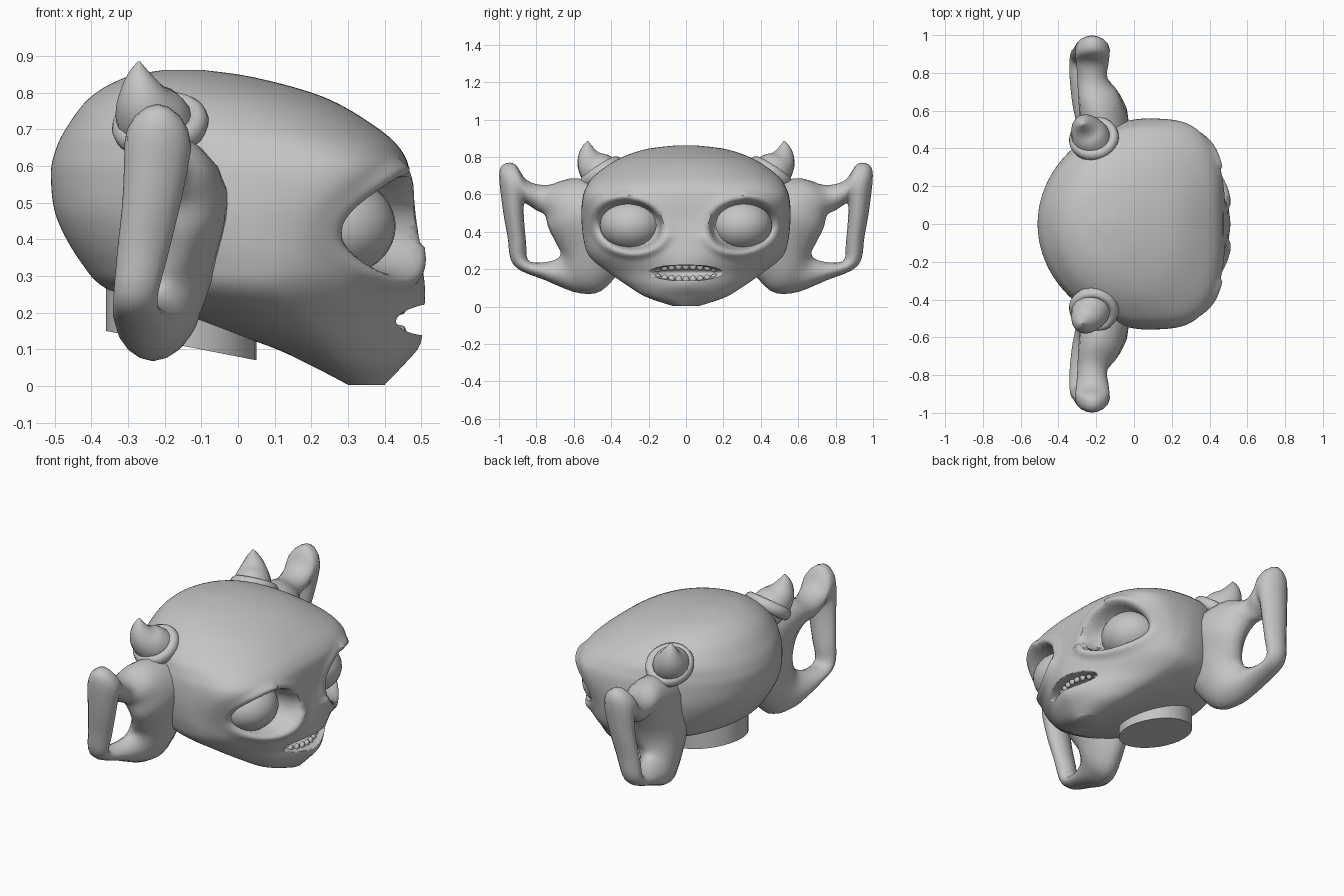
import bpy, bmesh, math
from mathutils import Vector

if "Cube" in bpy.data.objects:
    bpy.data.objects.remove(bpy.data.objects["Cube"])

skin = bpy.data.materials.new("grey_skin")
skin.diffuse_color = (0.56, 0.56, 0.56, 1)
skin.use_nodes = True
skin.node_tree.nodes["Principled BSDF"].inputs["Base Color"].default_value = skin.diffuse_color


def finish(name, bm, angle=50):
    bmesh.ops.recalc_face_normals(bm, faces=bm.faces)
    me = bpy.data.meshes.new(name)
    bm.to_mesh(me)
    bm.free()
    ob = bpy.data.objects.new(name, me)
    bpy.context.collection.objects.link(ob)
    me.materials.append(skin)
    bpy.ops.object.select_all(action='DESELECT')
    ob.select_set(True)
    bpy.context.view_layer.objects.active = ob
    bpy.ops.object.shade_smooth_by_angle(angle=math.radians(angle))
    return ob


def smooth_rows(rows, sub, closed=False):
    """Catmull-Rom interpolation of control rows."""
    n, out = len(rows), []
    pick = lambda i: rows[i % n] if closed else rows[max(0, min(n - 1, i))]
    for i in range(n if closed else n - 1):
        for k in range(sub):
            t = k / sub
            out.append([0.5 * (2 * b + (c - a) * t + (2 * a - 5 * b + 4 * c - d) * t * t
                               + (3 * b - a - 3 * c + d) * t ** 3)
                        for a, b, c, d in zip(pick(i - 1), pick(i), pick(i + 1), pick(i + 2))])
    return out if closed else out + [list(rows[-1])]


def loft(rings, closed=False, caps=True):
    bm = bmesh.new()
    vs = [[bm.verts.new(p) for p in r] for r in rings]
    m = len(vs[0])
    for i in range(len(vs) if closed else len(vs) - 1):
        a, b = vs[i], vs[(i + 1) % len(vs)]
        for j in range(m):
            bm.faces.new((a[j], a[(j + 1) % m], b[(j + 1) % m], b[j]))
    if caps and not closed:
        bm.faces.new(vs[0])
        bm.faces.new(vs[-1])
    return bm


def tube(path, segs):
    """Rings across a path of (x, y, z, radius)."""
    pts = [Vector(p[:3]) for p in path]
    rings = []
    for i, p in enumerate(pts):
        d = (pts[min(i + 1, len(pts) - 1)] - pts[max(i - 1, 0)]).normalized()
        u = d.cross(Vector((1, 0, 0))).normalized()
        w = d.cross(u)
        rings.append([p + path[i][3] * (u * math.cos(a) + w * math.sin(a))
                      for a in (2 * math.pi * k / segs for k in range(segs))])
    return rings


def add_ball(bm, centre, radii, u=32, v=20):
    made = bmesh.ops.create_uvsphere(bm, u_segments=u, v_segments=v, radius=1)
    for vert in made["verts"]:
        vert.co = Vector(centre) + Vector([a * b for a, b in zip(vert.co, radii)])


def ball(name, centre, radii):
    bm = bmesh.new()
    add_ball(bm, centre, radii)
    return finish(name, bm)


# Head levels: z, back x, front x, half width, x of widest point, front squareness
levels = [
    (0.003, 0.30, 0.40, 0.07, 0.34, 1.8), (0.05, 0.21, 0.445, 0.21, 0.30, 1.8),
    (0.11, 0.08, 0.495, 0.31, 0.24, 1.6), (0.18, -0.14, 0.505, 0.41, 0.17, 1.55),
    (0.26, -0.35, 0.51, 0.51, 0.10, 1.75), (0.34, -0.43, 0.50, 0.545, 0.10, 2.1),
    (0.46, -0.495, 0.478, 0.56, 0.10, 2.8), (0.57, -0.51, 0.470, 0.555, 0.10, 3.2),
    (0.635, -0.50, 0.45, 0.535, 0.07, 3.0), (0.70, -0.47, 0.385, 0.49, 0.0, 2.6),
    (0.785, -0.405, 0.24, 0.37, -0.08, 2.2), (0.84, -0.31, 0.05, 0.22, -0.14, 2),
    (0.862, -0.20, -0.10, 0.05, -0.15, 2)]


def face_relief(p):
    """Sink the slanted eye sockets and raise their rims."""
    x, y, z = p
    if x < 0.05:
        return p
    s = 1 if y > 0 else -1
    u, v = abs(y) - 0.30, z - 0.435
    c, q = math.cos(0.16), math.sin(0.16)
    d = math.hypot((u * c + v * q) / 0.16, (v * c - u * q) / 0.122)
    t = max(0, min(1, (1.14 - d) / 0.32))
    sink = 0.12 * t * t * (3 - 2 * t)
    sink += 0.085 * math.exp(-((abs(y) - 0.46) / 0.11) ** 2 - ((z - 0.43) / 0.11) ** 2)
    sink -= 0.022 * math.exp(-((d - 1.28) / 0.17) ** 2) * (0.4 if u < 0 and v > -0.05 else 1)
    fade = min(1, (x - 0.05) / 0.12)
    return (x - 0.95 * sink * fade, y - s * 0.12 * sink * fade, z)


rings = []
SEG = 208
for z, xb, xf, w, xc, n in smooth_rows(levels, 9):
    ring = []
    for k in range(SEG):
        a = 2 * math.pi * k / SEG
        ca, sa = math.cos(a), math.sin(a)
        e = 2 / n if ca > 0 else 1
        dx = (xf - xc) if ca > 0 else (xc - xb)
        # front half steps evenly in width, back half is elliptic
        ring.append(face_relief((xc + math.copysign(abs(ca) ** e, ca) * dx,
                                 math.copysign(abs(sa) ** e, sa) * w, z)))
    rings.append(ring)
head = finish("head", loft(rings))

# Mouth slot
cutter = ball("mouth_cutter", (0.49, 0, 0.18), (0.145, 0.215, 0.042))
cutter.hide_render = True
cutter.hide_viewport = True
cut = head.modifiers.new("mouth", 'BOOLEAN')
cut.object = cutter
cut.operation = 'DIFFERENCE'
cut.solver = 'EXACT'

# Teeth in two rows
bm = bmesh.new()
for k in range(-4, 5):
    y = k * 0.038
    x = 0.445 - 2.0 * y * y
    h = 0.036 * math.sqrt(1 - (y / 0.215) ** 2)
    for side in (-1, 1):
        add_ball(bm, (x, y, 0.18 + side * h), (0.015, 0.019, 0.022), 8, 6)
finish("teeth", bm)

# Neck: stub with a slanted lower face
rings = []
for t in (0, 0.5, 1):
    ring = []
    for k in range(32):
        a = 2 * math.pi * k / 32
        x = -0.155 + 0.205 * math.cos(a)
        low = 0.15 - 0.08 * (x + 0.36) / 0.41
        ring.append((x, 0.20 * math.sin(a), low + t * (0.30 - low)))
    rings.append(ring)
finish("neck", loft(rings))

# Ear loop: outer y, z, inner y, z, centre x, half thickness
ear = [
    (0.30, 0.60, 0.735, 0.42, -0.155, 0.13), (0.58, 0.685, 0.755, 0.49, -0.185, 0.11),
    (0.74, 0.65, 0.80, 0.515, -0.22, 0.08), (0.85, 0.675, 0.845, 0.545, -0.22, 0.085),
    (0.92, 0.765, 0.862, 0.55, -0.22, 0.09), (0.995, 0.735, 0.868, 0.53, -0.22, 0.09),
    (0.985, 0.56, 0.865, 0.45, -0.235, 0.08), (0.955, 0.38, 0.855, 0.34, -0.26, 0.07),
    (0.92, 0.22, 0.845, 0.25, -0.28, 0.06), (0.75, 0.14, 0.78, 0.235, -0.27, 0.07),
    (0.56, 0.07, 0.70, 0.25, -0.24, 0.085), (0.42, 0.11, 0.67, 0.285, -0.205, 0.10),
    (0.26, 0.36, 0.695, 0.34, -0.17, 0.115)]

# Horn, x, y, z, radius
horn = [(-0.20, 0.41, 0.68, 0.10), (-0.235, 0.47, 0.73, 0.10), (-0.255, 0.505, 0.77, 0.082),
        (-0.265, 0.522, 0.81, 0.058), (-0.27, 0.527, 0.85, 0.032), (-0.27, 0.525, 0.885, 0.003)]

for side, label in ((1, "left"), (-1, "right")):
    rings = []
    for oy, oz, iy, iz, xc, th in smooth_rows(ear, 4, True):
        ring = []
        for k in range(16):
            a = 2 * math.pi * k / 16
            f, sa = math.cos(a) / 2, math.sin(a)
            ring.append((xc + th * math.copysign(abs(sa) ** 1.15, sa),
                         side * ((oy + iy) / 2 + f * (oy - iy)),
                         (oz + iz) / 2 + f * (oz - iz)))
        rings.append(ring)
    finish(label + "_ear", loft(rings, closed=True), 70)

    path = [(x, side * y, z, r) for x, y, z, r in smooth_rows(horn, 3)]
    finish(label + "_horn", loft(tube(path, 16)))

    # Raised collar round the horn
    c = Vector((-0.212, side * 0.452, 0.712))
    axis = Vector((-0.12, side * 0.55, 0.83)).normalized()
    u = axis.cross(Vector((0, 1, 0))).normalized()
    w = axis.cross(u)
    rings = []
    for k in range(28):
        a = 2 * math.pi * k / 28
        out = u * math.cos(a) + w * math.sin(a)
        rings.append([c + out * (0.105 + 0.028 * math.cos(b)) + axis * 0.035 * math.sin(b)
                      for b in (2 * math.pi * j / 10 for j in range(10))])
    finish(label + "_horn_collar", loft(rings, closed=True))

    ball(label + "_eye", (0.265, side * 0.293, 0.435), (0.165, 0.168, 0.138))
